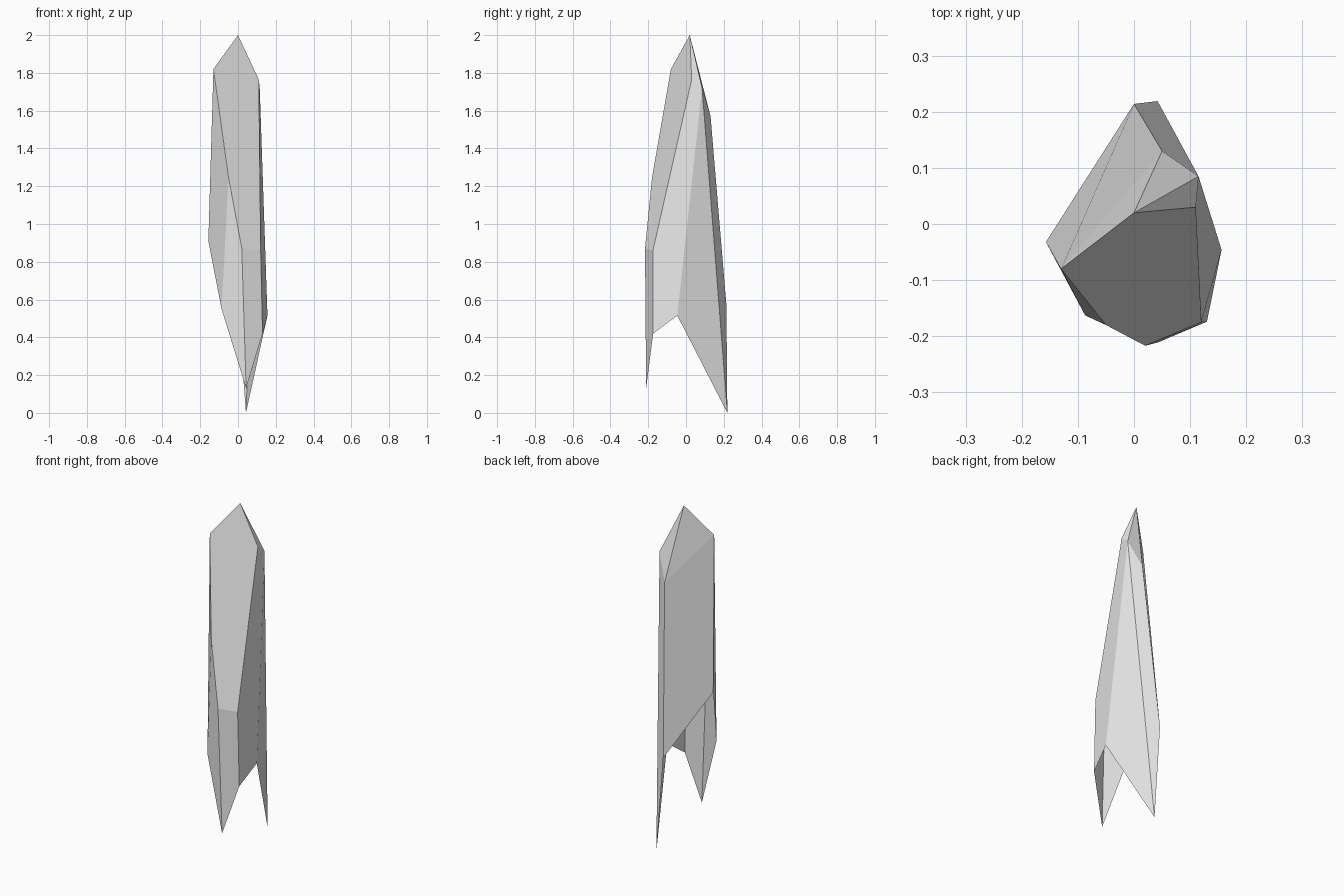
import bpy
import bmesh

default_cube = bpy.data.objects.get("Cube")
if default_cube:
    bpy.data.objects.remove(default_cube, do_unlink=True)

# Corners of the hollow shard, from the tip down to the jagged open base
corners = {
    "tip": (0.0, 0.02, 2.0),
    "right_shoulder": (-0.13, -0.08, 1.82),
    "left_shoulder": (0.11, 0.03, 1.765),
    "left_back_shoulder": (0.115, 0.085, 1.72),
    "back_shoulder": (0.05, 0.13, 1.57),
    "front_bevel": (-0.05, -0.18, 1.245),
    "front_waist": (0.02, -0.217, 0.87),
    "left_waist": (0.12, -0.175, 0.86),
    "right_rim": (-0.157, -0.032, 0.91),
    "right_front_rim": (-0.087, -0.163, 0.55),
    "front_spike": (0.043, -0.211, 0.13),
    "left_front_rim": (0.13, -0.174, 0.42),
    "left_rim": (0.156, -0.046, 0.515),
    "back_spike": (0.042, 0.219, 0.0),
    "back_rim": (0.0, 0.214, 0.57),
}

# Broken facets around the shell
facets = [
    # sloping front
    ("tip", "right_shoulder", "front_bevel", "front_waist", "left_waist", "left_shoulder"),
    # front right side
    ("right_shoulder", "right_rim", "right_front_rim", "front_bevel"),
    ("front_bevel", "right_front_rim", "front_spike", "front_waist"),
    # lower front
    ("front_waist", "front_spike", "left_front_rim", "left_waist"),
    # left side
    ("left_shoulder", "left_waist", "left_front_rim", "left_rim", "left_back_shoulder"),
    ("left_back_shoulder", "left_rim", "back_spike"),
    # back
    ("left_back_shoulder", "back_spike", "back_rim", "back_shoulder"),
    ("right_shoulder", "back_shoulder", "back_rim", "right_rim"),
    # cap around the tip
    ("tip", "back_shoulder", "right_shoulder"),
    ("tip", "left_back_shoulder", "back_shoulder"),
    ("tip", "left_shoulder", "left_back_shoulder"),
]

bm = bmesh.new()
verts = {name: bm.verts.new(point) for name, point in corners.items()}
for facet in facets:
    bm.faces.new([verts[name] for name in facet])
bm.normal_update()

mesh = bpy.data.meshes.new("rock_shard")
bm.to_mesh(mesh)
bm.free()

# Plain grey stone
stone = bpy.data.materials.new("light_grey_stone")
stone.use_nodes = True
grey = (0.8, 0.8, 0.8, 1.0)
stone.diffuse_color = grey
stone.node_tree.nodes["Principled BSDF"].inputs["Base Color"].default_value = grey
mesh.materials.append(stone)

shard = bpy.data.objects.new("rock_shard", mesh)
bpy.context.collection.objects.link(shard)
